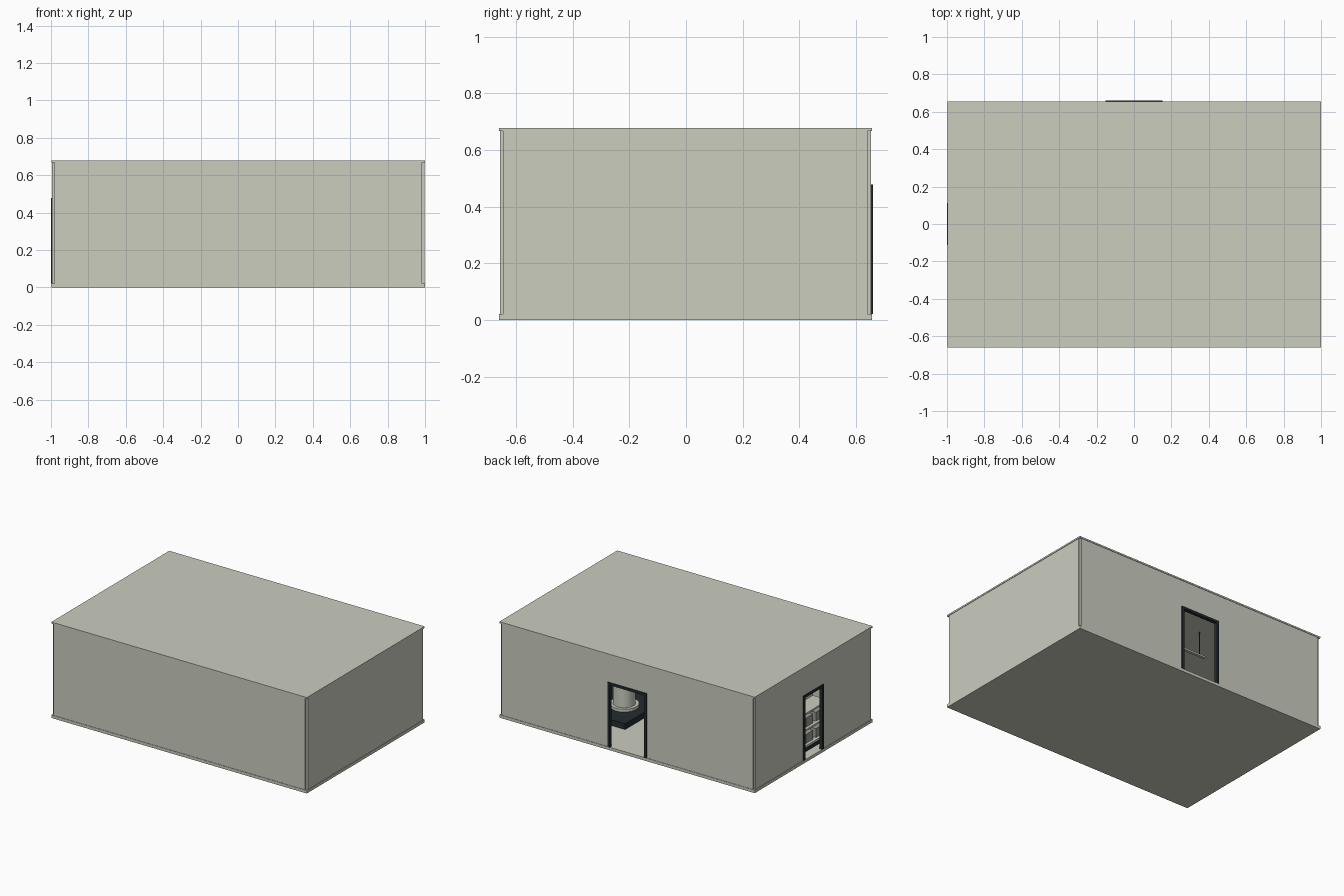
import bpy, math

if "Cube" in bpy.data.objects:
    bpy.data.objects.remove(bpy.data.objects["Cube"])


def material(name, rgb):
    m = bpy.data.materials.new(name)
    m.diffuse_color = (*rgb, 1)
    m.use_nodes = True
    m.node_tree.nodes["Principled BSDF"].inputs["Base Color"].default_value = m.diffuse_color
    return m


STONE = material("pale stone", (0.60, 0.61, 0.52))
DARK = material("dark metal", (0.017, 0.025, 0.029))
GREY = material("mid grey", (0.33, 0.33, 0.30))


def box(name, x0, x1, y0, y1, z0, z1, mat):
    """Axis-aligned box from its limits."""
    bpy.ops.mesh.primitive_cube_add(size=1, location=((x0 + x1) / 2, (y0 + y1) / 2, (z0 + z1) / 2))
    o = bpy.context.object
    o.name = name
    o.scale = (x1 - x0, y1 - y0, z1 - z0)
    bpy.ops.object.transform_apply(location=False, rotation=False, scale=True)
    o.data.materials.append(mat)
    return o


def cylinder(name, x, y, z0, z1, r, mat, sides=32):
    bpy.ops.mesh.primitive_cylinder_add(vertices=sides, radius=r, depth=z1 - z0,
                                        location=(x, y, (z0 + z1) / 2))
    o = bpy.context.object
    o.name = name
    o.data.materials.append(mat)
    bpy.ops.object.shade_smooth_by_angle(angle=math.radians(40))
    return o


# Building limits
X0, X1, Y0, Y1 = -0.997, 1.0, -0.66, 0.656
FLOOR, CEIL, TOP = 0.021, 0.667, 0.678
IN, T = 0.003, 0.012          # wall setback from the slab edge, wall thickness
DOOR_TOP = 0.478

# Floor and roof slabs
box("floor_slab", X0, X1, Y0, Y1, 0, FLOOR, STONE)
box("roof_slab", X0, X1, Y0, Y1, CEIL, TOP, STONE)

# Solid front and right walls, stopping short so the corners are notched
cx0, cx1 = X0 + IN + T, X1 - IN - T
cy0, cy1 = Y0 + IN + T, Y1 - IN - T
box("front_wall", cx0, cx1, Y0 + IN, cy0, FLOOR, CEIL, STONE)
box("right_wall", cx1, X1 - IN, cy0, cy1, FLOOR, CEIL, STONE)

# Back wall in three pieces around its doorway
BD = 0.152
box("back_wall_left", cx0, -BD, cy1, Y1 - IN, FLOOR, CEIL, STONE)
box("back_wall_right", BD, cx1, cy1, Y1 - IN, FLOOR, CEIL, STONE)
box("back_wall_lintel", -BD, BD, cy1, Y1 - IN, DOOR_TOP, CEIL, STONE)

# Left wall in three pieces around its doorway
LD = 0.112
box("left_wall_front", X0 + IN, cx0, cy0, -LD, FLOOR, CEIL, STONE)
box("left_wall_back", X0 + IN, cx0, LD, cy1, FLOOR, CEIL, STONE)
box("left_wall_lintel", X0 + IN, cx0, -LD, LD, DOOR_TOP, CEIL, STONE)

# Door frames, standing slightly proud of the walls
F = 0.017
fy0, fy1 = cy1 - 0.004, 0.66
fx0, fx1 = -1.0, cx0 + 0.004
for s, side in ((-1, "a"), (1, "b")):
    a, b = sorted((s * BD, s * (BD - F)))
    box("back_door_jamb_" + side, a, b, fy0, fy1, FLOOR, DOOR_TOP, DARK)
    a, b = sorted((s * LD, s * (LD - F)))
    box("left_door_jamb_" + side, fx0, fx1, a, b, FLOOR, DOOR_TOP, DARK)
box("back_door_header", -BD + F, BD - F, fy0, fy1, DOOR_TOP - F, DOOR_TOP, DARK)
box("left_door_header", fx0, fx1, -LD + F, LD - F, DOOR_TOP - F, DOOR_TOP, DARK)

# Display plinth with a round pedestal, seen through the back door
box("display_plinth", 0.21, 0.62, -0.06, 0.38, FLOOR, 0.062, DARK)
cylinder("pedestal_base", 0.37, 0.16, 0.062, 0.082, 0.095, STONE)
cylinder("pedestal_column", 0.37, 0.16, 0.082, 0.25, 0.073, STONE)

# Shelf unit with boxes, seen through the left door
sx0, sx1, sy0, sy1 = -0.93, -0.80, -0.26, 0.10
box("shelf_plinth", sx0, sx1, sy0, sy1, FLOOR, 0.05, DARK)
box("shelf_back", sx1 - 0.01, sx1, sy0, sy1, 0.05, 0.31, STONE)
for i in range(3):
    z = 0.05 + i * 0.115
    box(f"shelf_board_{i}", sx0, sx1 - 0.01, sy0, sy1, z, z + 0.012, STONE)
    if i < 2:
        for j in range(3):
            y = sy0 + 0.03 + j * 0.11
            box(f"shelf_box_{i}_{j}", sx0 + 0.02, sx1 - 0.02, y, y + 0.08, z + 0.012, z + 0.075, GREY)

# Hanging bar lamp under the ceiling
box("lamp_bar", -0.40, 0.0, 0.21, 0.23, 0.49, 0.502, STONE)
for x in (-0.36, -0.04):
    cylinder("lamp_rod", x, 0.22, 0.502, CEIL, 0.003, DARK, 8)
